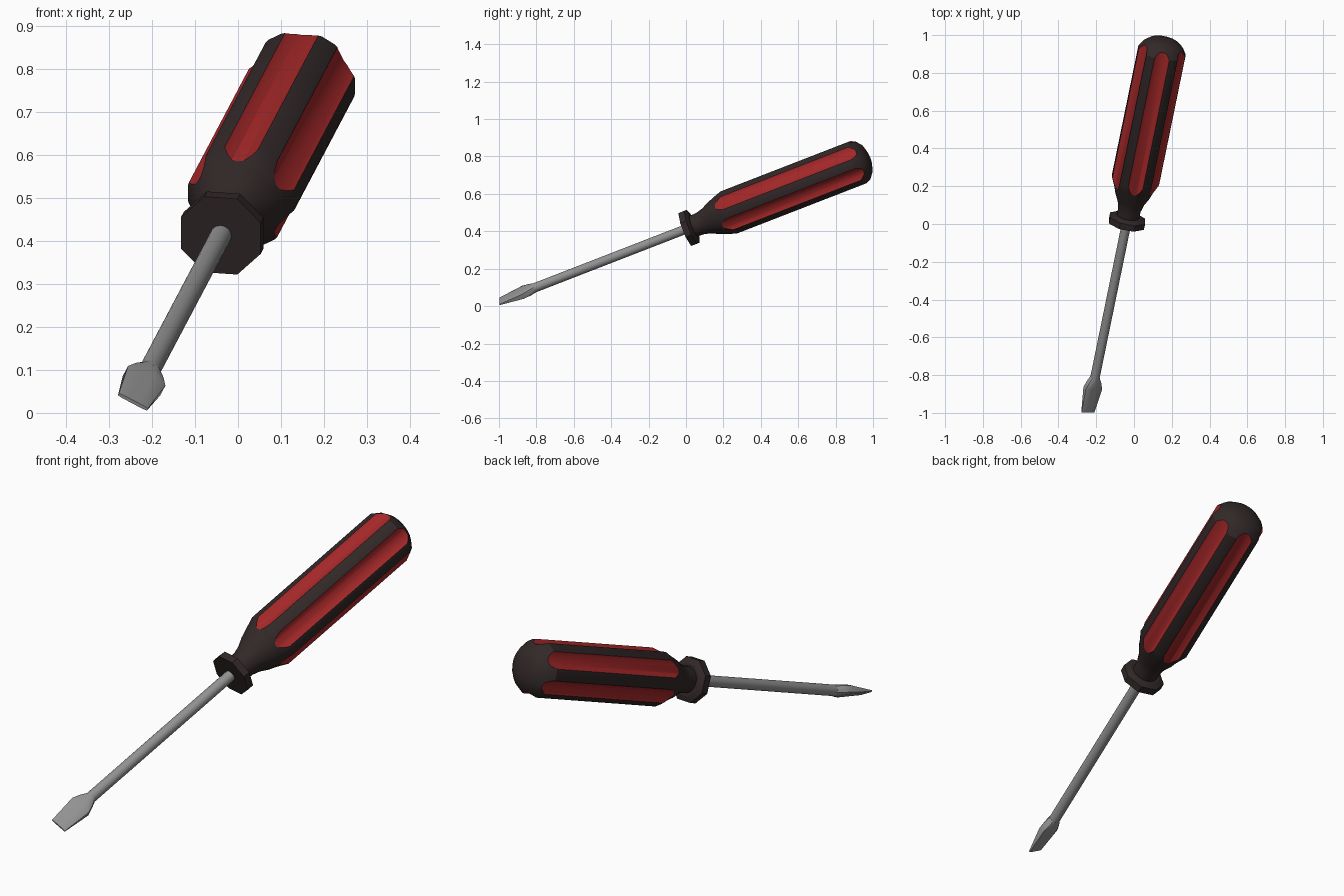
import bpy, bmesh, math
from mathutils import Vector, Matrix

if "Cube" in bpy.data.objects:
    bpy.data.objects.remove(bpy.data.objects["Cube"])

# Tool axis: local z runs from blade to cap, local y is "up"
D = Vector((0.205, 1.0, 0.388)).normalized()
UP = Vector((0, -D.z, D.y)).normalized()
SIDE = UP.cross(D)
M = Matrix((SIDE, UP, D)).transposed().to_4x4()
M.translation = Vector((-0.04, 0.0, 0.412))


def material(name, col):
    m = bpy.data.materials.new(name)
    m.diffuse_color = (*col, 1)
    m.use_nodes = True
    m.node_tree.nodes["Principled BSDF"].inputs["Base Color"].default_value = m.diffuse_color
    return m


BLACK = material("dark_rubber", (0.032, 0.021, 0.021))
RED = material("red_grip", (0.38, 0.021, 0.022))
STEEL = material("steel", (0.29, 0.29, 0.29))


def make_object(name, bm, mats):
    bmesh.ops.recalc_face_normals(bm, faces=bm.faces)
    me = bpy.data.meshes.new(name)
    bm.to_mesh(me)
    bm.free()
    for m in mats:
        me.materials.append(m)
    ob = bpy.data.objects.new(name, me)
    bpy.context.collection.objects.link(ob)
    return ob


def loft(bm, rings, mat_index=0):
    """Skin a list of point rings and cap both ends."""
    vs = [[bm.verts.new(p) for p in r] for r in rings]
    n = len(vs[0])
    faces = [bm.faces.new(vs[0][::-1]), bm.faces.new(vs[-1])]
    for a, b in zip(vs, vs[1:]):
        for i in range(n):
            j = (i + 1) % n
            faces.append(bm.faces.new((a[i], a[j], b[j], b[i])))
    for f in faces:
        f.material_index = mat_index


def circle(r, z, n, cx=0.0, cy=0.0, start=0.0):
    return [(cx + r * math.cos(start + math.tau * i / n),
             cy + r * math.sin(start + math.tau * i / n), z) for i in range(n)]


def finish(ob, angle=30):
    ob.data.transform(M)
    bpy.ops.object.select_all(action='DESELECT')
    ob.select_set(True)
    bpy.context.view_layer.objects.active = ob
    bpy.ops.object.shade_smooth_by_angle(angle=math.radians(angle))


# Handle: turned profile from neck to domed cap
profile = [(0.020, 0.058), (0.085, 0.061), (0.125, 0.072), (0.165, 0.092), (0.195, 0.102),
           (0.205, 0.106), (0.255, 0.128), (1.00, 0.128), (1.03, 0.110),
           (1.055, 0.080), (1.068, 0.040)]
bm = bmesh.new()
loft(bm, [circle(r, z, 24, start=math.pi / 24) for z, r in profile])
handle = make_object("handle", bm, [BLACK, RED])

# Six red concave grooves cut along the grip
bm = bmesh.new()
for k in range(6):
    a = math.pi / 2 + k * math.pi / 3
    c = 0.1673
    loft(bm, [circle(0.0613, z, 28, c * math.cos(a), c * math.sin(a), a)
              for z in (0.15, 1.12)], 1)
cutter = make_object("groove_cutter", bm, [BLACK, RED])
cutter.hide_render = True
mod = handle.modifiers.new("grooves", 'BOOLEAN')
mod.operation = 'DIFFERENCE'
mod.solver = 'EXACT'
mod.object = cutter
bpy.context.view_layer.objects.active = handle
bpy.ops.object.modifier_apply(modifier="grooves")
bpy.data.objects.remove(cutter)
finish(handle, 25)

# Octagonal guard in front of the neck
bm = bmesh.new()
loft(bm, [circle(r, z, 8, start=math.pi / 8)
          for z, r in ((0.0, 0.102), (0.034, 0.102), (0.046, 0.075))])
finish(make_object("guard", bm, [BLACK]), 20)

# Steel shaft
bm = bmesh.new()
loft(bm, [circle(0.025, z, 20) for z in (-0.90, 0.03)])
finish(make_object("shaft", bm, [STEEL]))

# Flat blade, its width lying level across the axis
W = Vector((D.z, 0, -D.x)).normalized()
turn = math.atan2(W.dot(UP), W.dot(SIDE))


def blade_ring(z, hw, ht, square):
    pts = []
    for i in range(16):
        t = math.tau * (i + 0.5) / 16
        x = hw * max(-1, min(1, square * math.cos(t)))
        y = ht * max(-1, min(1, square * math.sin(t)))
        pts.append(Matrix.Rotation(turn, 3, 'Z') @ Vector((x, y, z)))
    return pts


bm = bmesh.new()
loft(bm, [blade_ring(-0.885, 0.0255, 0.0255, 1.0),
          blade_ring(-0.915, 0.038, 0.024, 1.15),
          blade_ring(-0.95, 0.049, 0.020, 1.3),
          blade_ring(-1.088, 0.038, 0.004, 1.3)])
finish(make_object("blade", bm, [STEEL]))
